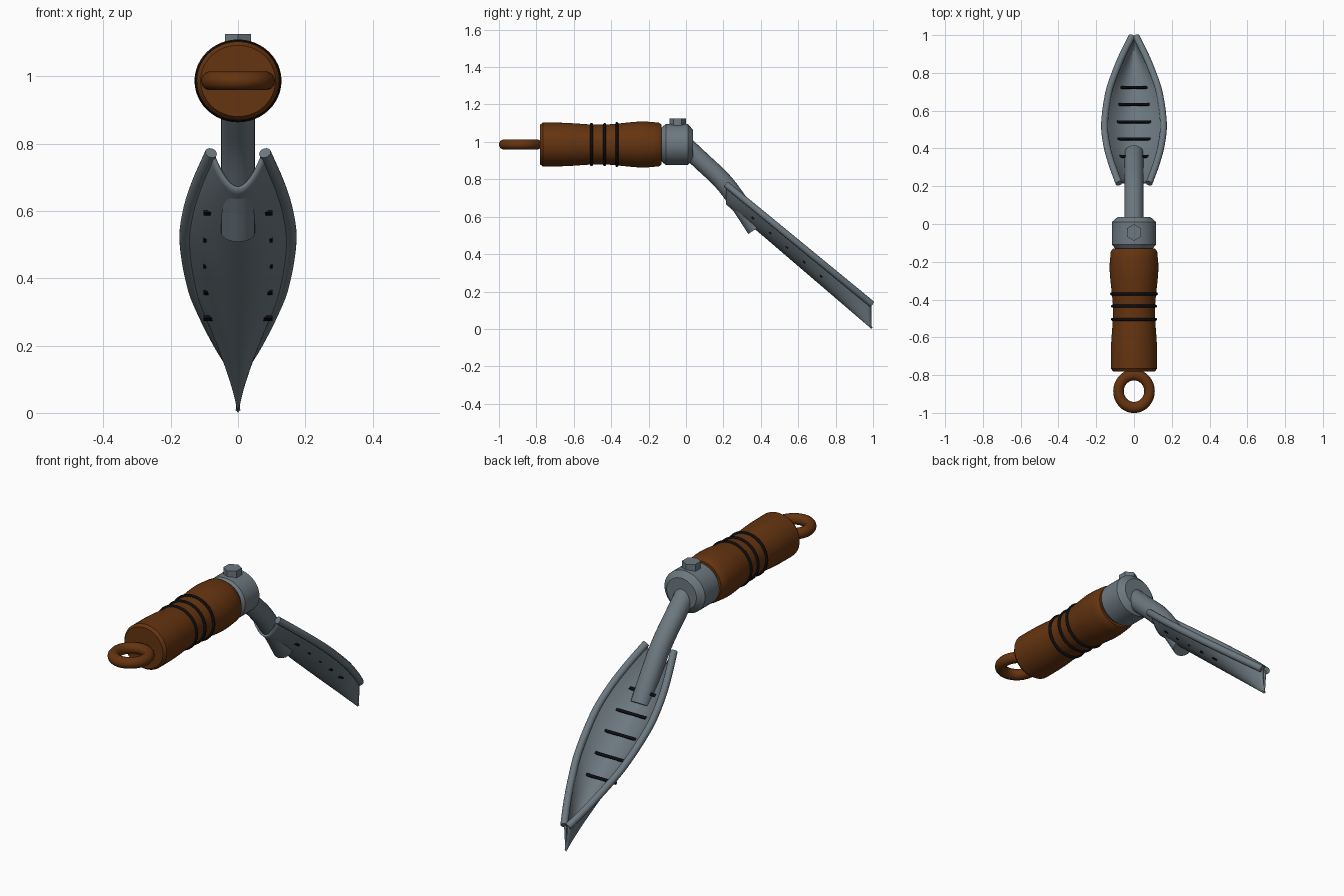
import bpy, bmesh, math
from mathutils import Vector

if "Cube" in bpy.data.objects:
    bpy.data.objects.remove(bpy.data.objects["Cube"])

def material(name, rgb):
    m = bpy.data.materials.new(name)
    m.diffuse_color = (*rgb, 1)
    m.use_nodes = True
    m.node_tree.nodes["Principled BSDF"].inputs["Base Color"].default_value = m.diffuse_color
    return m

STEEL = material("steel grey", (0.15, 0.19, 0.215))
WOOD = material("brown wood", (0.13, 0.034, 0.005))
BLACK = material("black", (0.004, 0.004, 0.005))
AXIS_Z = 0.986  # height of the handle axis

def make(name, verts, faces, mat, angle=35):
    me = bpy.data.meshes.new(name)
    me.from_pydata(verts, [], faces)
    bm = bmesh.new()
    bm.from_mesh(me)
    bmesh.ops.recalc_face_normals(bm, faces=bm.faces)
    bm.to_mesh(me)
    bm.free()
    ob = bpy.data.objects.new(name, me)
    bpy.context.collection.objects.link(ob)
    me.materials.append(mat)
    bpy.context.view_layer.objects.active = ob
    bpy.ops.object.select_all(action='DESELECT')
    ob.select_set(True)
    bpy.ops.object.shade_smooth_by_angle(angle=math.radians(angle))
    return ob

def skin(name, rings, mat):
    """Closed skin over rings of equal size, with end caps."""
    n = len(rings[0])
    verts = [p for r in rings for p in r]
    faces = [(i*n + j, i*n + (j+1) % n, (i+1)*n + (j+1) % n, (i+1)*n + j)
             for i in range(len(rings)-1) for j in range(n)]
    faces += [tuple(range(n)), tuple(range((len(rings)-1)*n, len(rings)*n))]
    return make(name, verts, faces, mat)

def lathe_y(name, profile, mat, sx, n=48):
    """Revolve (y, radius) about the handle axis."""
    return skin(name, [[(sx*r*math.cos(2*math.pi*k/n), y, AXIS_Z + r*math.sin(2*math.pi*k/n))
                        for k in range(n)] for y, r in profile], mat)

def tube(name, pts, r, mat, n=16):
    pts = [Vector(p) for p in pts]
    rings = []
    for i, p in enumerate(pts):
        t = (pts[min(i+1, len(pts)-1)] - pts[max(i-1, 0)]).normalized()
        u = Vector((1, 0, 0))
        u = (u - t*u.dot(t)).normalized()
        v = t.cross(u)
        rings.append([p + r*(u*math.cos(2*math.pi*k/n) + v*math.sin(2*math.pi*k/n)) for k in range(n)])
    return skin(name, rings, mat)

def spline(pts, t):
    """Smooth interpolation through (t, value) points."""
    def slope(i):
        a, b = pts[max(i-1, 0)], pts[min(i+1, len(pts)-1)]
        return (b[1]-a[1]) / (b[0]-a[0])
    i = max(k for k in range(len(pts)-1) if pts[k][0] <= t or k == 0)
    (x0, y0), (x1, y1) = pts[i], pts[i+1]
    h = x1-x0
    s = (t-x0)/h
    return ((2*s**3-3*s*s+1)*y0 + (s**3-2*s*s+s)*h*slope(i)
            + (3*s*s-2*s**3)*y1 + (s**3-s*s)*h*slope(i+1))

# Handle: turned grip with a slight waist
waist = [(-0.765, 0.117), (-0.65, 0.116), (-0.45, 0.106), (-0.24, 0.123), (-0.145, 0.117)]
grip = [(-0.765 + 0.62*k/20, spline(waist, -0.765 + 0.62*k/20)) for k in range(21)]
lathe_y("handle", [(-0.78, 0.106)] + grip + [(-0.13, 0.106)], WOOD, 1.05)

def torus(name, major, minor, loc, scale, rot, mat):
    bpy.ops.mesh.primitive_torus_add(major_radius=major, minor_radius=minor, major_segments=48,
                                     minor_segments=14, location=loc, rotation=rot)
    ob = bpy.context.object
    ob.name = name
    ob.scale = scale
    ob.data.materials.append(mat)
    bpy.ops.object.shade_smooth_by_angle(angle=math.radians(40))

# Black bands round the grip, and the hanging loop
for y in (-0.505, -0.435, -0.37):
    torus("grip_band", spline(waist, y) + 0.001, 0.008, (0, y, AXIS_Z), (1.05, 1, 1),
          (math.pi/2, 0, 0), BLACK)
torus("hanging_loop", 0.082, 0.028, (0, -0.885, AXIS_Z), (1, 1.05, 1), (0, 0, 0), WOOD)

# Collar with chamfered ends
lathe_y("collar", [(-0.132, 0.09), (-0.108, 0.109), (0.01, 0.109), (0.037, 0.08)], STEEL, 1.08)

# Hexagonal bolt head
bpy.ops.mesh.primitive_cylinder_add(vertices=6, radius=0.044, depth=0.08, location=(0, -0.045, 1.085))
bpy.context.object.name = "bolt_head"
bpy.context.object.data.materials.append(STEEL)

# Bent neck running from the collar through the blade
neck = [(0.0, 0.975), (0.08, 0.9), (0.2, 0.785), (0.3, 0.65), (0.375, 0.535)]
tube("neck", [(0, 0.375*k/16, spline(neck, 0.375*k/16)) for k in range(17)], 0.05, STEEL, 24)

# Blade: trough with parabolic section and leaf-shaped outline
Y0, Y1 = 0.215, 0.992
half_width = [(Y0, 0.08), (0.325, 0.12), (0.42, 0.145), (0.53, 0.156), (0.7, 0.133),
              (0.8, 0.1), (0.9, 0.058), (Y1, 0.012)]
def keel(y): return 0.665 - 0.665*(y-Y0)/(Y1-Y0)
def rim(y): return 0.772 - 0.638*(y-Y0)/(Y1-Y0)

rows, cols = 40, 24
ys = [Y0 + (Y1-Y0)*i/rows for i in range(rows+1)]
verts = []
for y in ys:
    for j in range(cols+1):
        s = 2*j/cols - 1
        verts.append((s*spline(half_width, y), y, keel(y) + (rim(y)-keel(y))*s*s))
c = cols+1
faces = [(i*c+j, i*c+j+1, (i+1)*c+j+1, (i+1)*c+j) for i in range(rows) for j in range(cols)]
blade = make("blade", verts, faces, STEEL, 50)
mod = blade.modifiers.new("thickness", 'SOLIDIFY')
mod.thickness = 0.01
mod.offset = 1 if blade.data.polygons[cols//2].normal.z > 0 else -1

# Rolled rims along both blade edges
for side in (-1, 1):
    tube("blade_rim", [(side*spline(half_width, y), y, rim(y)) for y in ys], 0.018, STEEL)

# Black depth marks across the trough
for y in (0.357, 0.45, 0.54, 0.632, 0.722):
    z = keel(y) + 0.05
    bpy.ops.mesh.primitive_cube_add(size=1, location=(0, y, z), rotation=(-0.7, 0, 0))
    mark = bpy.context.object
    mark.name = "depth_mark"
    mark.scale = (0.204, 0.014, 0.008)
    mark.data.materials.append(BLACK)
